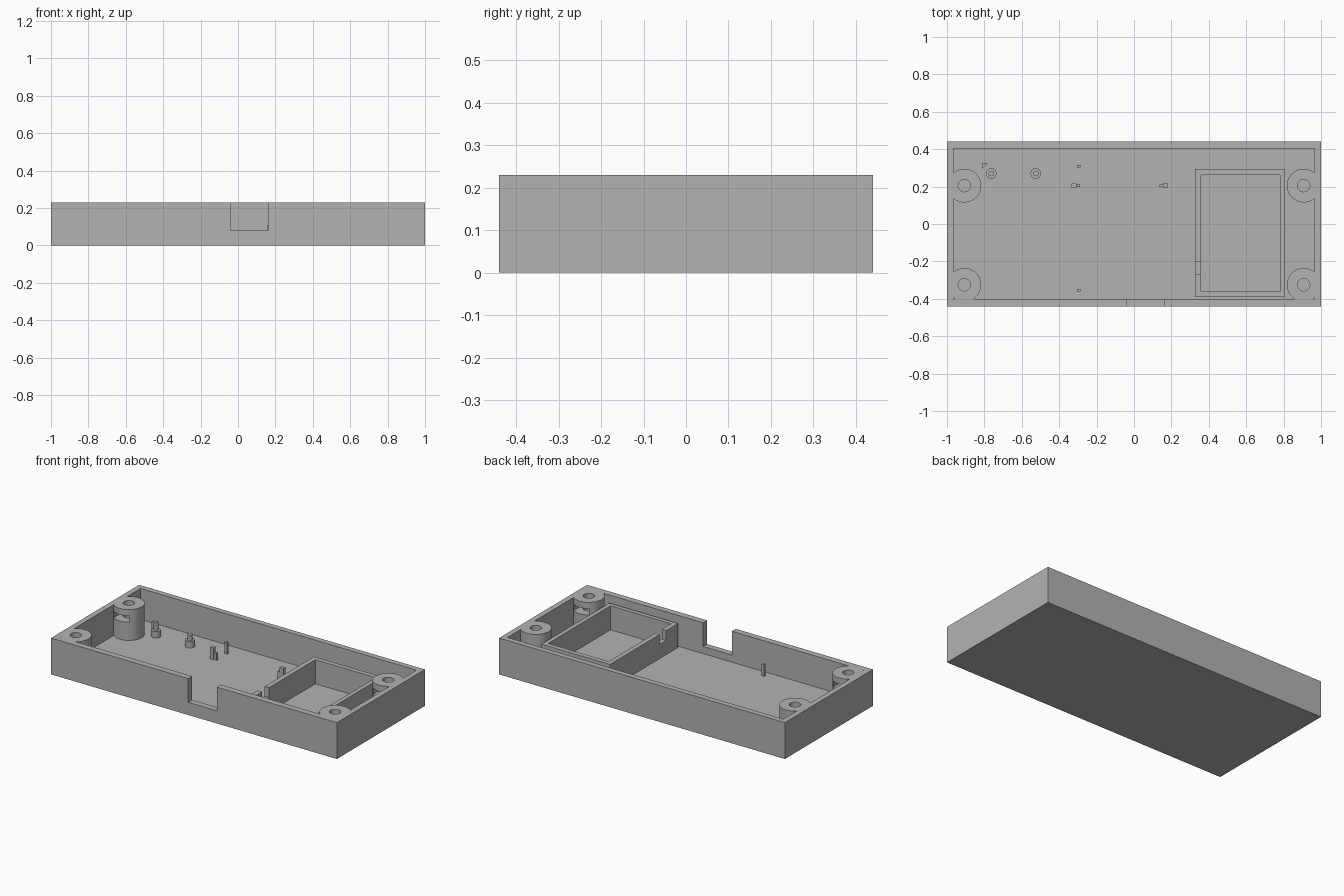
import bpy
import bmesh
from math import pi, cos, sin

cube = bpy.data.objects.get("Cube")
if cube:
    bpy.data.objects.remove(cube, do_unlink=True)

grey = bpy.data.materials.new("plain_grey")
grey.use_nodes = True
GREY = (0.45, 0.45, 0.45, 1.0)
grey.diffuse_color = GREY
grey.node_tree.nodes["Principled BSDF"].inputs["Base Color"].default_value = GREY

TOP = 0.23
FLOOR = 0.035
SUNK = 0.02      # parts start slightly inside the floor
PEG_TOP = 0.11


def prism(name, outline, z0, z1):
    """Extrude a flat outline from z0 to z1."""
    bm = bmesh.new()
    face = bm.faces.new([bm.verts.new((x, y, z0)) for x, y in outline])
    up = bmesh.ops.extrude_face_region(bm, geom=[face])["geom"]
    for v in up:
        if isinstance(v, bmesh.types.BMVert):
            v.co.z = z1
    bmesh.ops.recalc_face_normals(bm, faces=bm.faces)
    mesh = bpy.data.meshes.new(name)
    bm.to_mesh(mesh)
    bm.free()
    mesh.materials.append(grey)
    obj = bpy.data.objects.new(name, mesh)
    bpy.context.collection.objects.link(obj)
    return obj


def box(name, x0, x1, y0, y1, z0, z1):
    return prism(name, [(x0, y0), (x1, y0), (x1, y1), (x0, y1)], z0, z1)


def cylinder(name, x, y, r, z0, z1, sides=48):
    ring = [(x + r * cos(2 * pi * i / sides), y + r * sin(2 * pi * i / sides))
            for i in range(sides)]
    return prism(name, ring, z0, z1)


def combine(target, tool, operation):
    """Apply a boolean and remove the tool."""
    tool.hide_render = True
    mod = target.modifiers.new("combine", "BOOLEAN")
    mod.operation = operation
    mod.solver = "EXACT"
    mod.object = tool
    bpy.context.view_layer.objects.active = target
    bpy.ops.object.modifier_apply(modifier=mod.name)
    bpy.data.objects.remove(tool, do_unlink=True)


def smooth(obj):
    bpy.ops.object.select_all(action="DESELECT")
    obj.select_set(True)
    bpy.context.view_layer.objects.active = obj
    bpy.ops.object.shade_smooth_by_angle(angle=pi / 6)


# Open case with a connector notch in the front wall
case = box("case", -1, 1, -0.44, 0.44, 0, TOP)
combine(case, box("cavity", -0.965, 0.965, -0.40, 0.405, FLOOR, 0.4), "DIFFERENCE")
combine(case, box("front_notch", -0.04, 0.16, -0.5, -0.39, 0.08, 0.4), "DIFFERENCE")

# Corner screw posts, each with a bore and a nut slot facing the middle
for x in (-0.907, 0.907):
    for y, inward in ((0.205, -1), (-0.325, 1)):
        combine(case, cylinder("post", x, y, 0.09, SUNK, TOP), "UNION")
        combine(case, cylinder("bore", x, y, 0.033, 0.05, 0.4, 32), "DIFFERENCE")
        y0, y1 = sorted((y - inward * 0.05, y + inward * 0.12))
        combine(case, box("nut_slot", x - 0.055, x + 0.055, y0, y1, 0.15, 0.19),
                "DIFFERENCE")
smooth(case)

# Inner compartment with a cable notch
bay = box("compartment", 0.326, 0.807, -0.387, 0.293, SUNK, 0.187)
combine(bay, box("bay_space", 0.357, 0.78, -0.36, 0.263, 0, 0.4), "DIFFERENCE")
combine(bay, box("cable_notch", 0.3, 0.37, -0.268, -0.2, 0.125, 0.4), "DIFFERENCE")

# Stepped locating pegs
for i, x in enumerate((-0.763, -0.525)):
    smooth(cylinder(f"peg_base_{i}", x, 0.27, 0.028, SUNK, 0.075, 32))
    smooth(cylinder(f"peg_tip_{i}", x, 0.27, 0.015, 0.07, PEG_TOP, 24))

# Triangular support beside the first peg
prism("corner_support", [(-0.813, 0.295), (-0.783, 0.325), (-0.813, 0.325)], SUNK, 0.1)

# Square clips with a lower ledge on their inner sides
for side, x, step in (("right", -0.32, 0.022), ("left", 0.168, -0.022)):
    box(f"{side}_clip", x - 0.013, x + 0.013, 0.194, 0.216, SUNK, PEG_TOP)
    box(f"{side}_clip_ledge", x + step - 0.01, x + step + 0.01, 0.198, 0.212, SUNK, 0.08)

# Thin board stops at the front and back
for side, y in (("back", 0.308), ("front", -0.354)):
    box(f"{side}_stop", -0.304, -0.286, y - 0.007, y + 0.007, SUNK, PEG_TOP)
